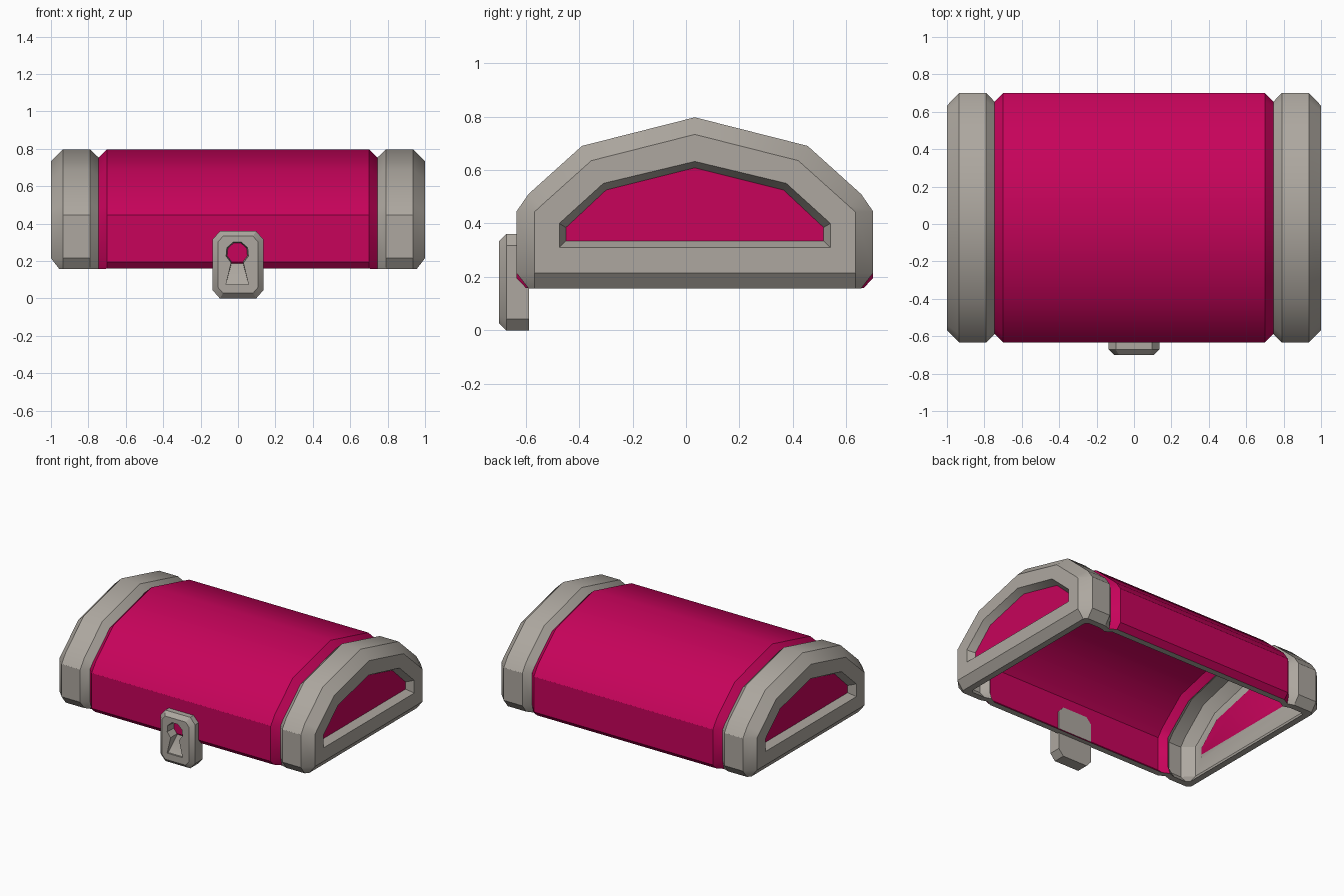
import bpy, bmesh, math

if "Cube" in bpy.data.objects:
    bpy.data.objects.remove(bpy.data.objects["Cube"])

YC = 0.033  # centre line of the lid in y


def material(name, rgb):
    m = bpy.data.materials.new(name)
    m.diffuse_color = (*rgb, 1)
    m.use_nodes = True
    m.node_tree.nodes["Principled BSDF"].inputs["Base Color"].default_value = m.diffuse_color
    return m


PINK = material("magenta", (0.57, 0.001, 0.104))
GREY = material("warm_grey", (0.42, 0.39, 0.35))


def finish(name, bm, mats):
    bmesh.ops.recalc_face_normals(bm, faces=bm.faces[:])
    me = bpy.data.meshes.new(name)
    bm.to_mesh(me)
    bm.free()
    ob = bpy.data.objects.new(name, me)
    bpy.context.collection.objects.link(ob)
    for m in mats:
        me.materials.append(m)
    bpy.ops.object.select_all(action='DESELECT')
    ob.select_set(True)
    bpy.context.view_layer.objects.active = ob
    bpy.ops.object.shade_smooth_by_angle(angle=math.radians(31))
    return ob


# Half profiles of the lid (distance from centre line, height), foot to ridge
BAND = [(.622, .157), (.667, .215), (.667, .445), (.622, .51), (.422, .69), (0, .797)]
BARREL = [(.632, .159), (.667, .196)] + BAND[2:]
INSET = [(.600, .157), (.600, .215), (.600, .443), (.572, .469), (.387, .635), (0, .733)]
WALL = [(.045, 0), (.04, 0), (.04, .01), (.037, .02), (.02, .04), (0, .042)]
WIN_OUT = [(.507, .31), (.507, .40), (.482, .423), (.342, .55), (0, .632)]
WIN_IN = [(.482, .335), (.482, .385), (.457, .408), (.332, .525), (0, .608)]


def lerp(p, q, t):
    return [(a + (c - a) * t, b + (d - b) * t) for (a, b), (c, d) in zip(p, q)]


def row(bm, xs, half):
    # full arch from a half profile
    pts = [(x, y, z) for x, (y, z) in zip(xs, half)]
    pts += [(x, -y, z) for x, y, z in pts[-2::-1]]
    return [bm.verts.new((x, y + YC, z)) for x, y, z in pts]


def face(bm, verts, mat):
    bm.faces.new(verts).material_index = mat


# Lid shell: right half lofted along x, outside and inside, then mirrored
bm = bmesh.new()
sections = [(0, BARREL), (.70, BARREL), (.745, lerp(BAND, INSET, .69)),
            (.79, BAND), (.935, BAND), (1.0, INSET)]
skins = []
for inner in (False, True):
    shift = .045 if inner else 0
    rows = []
    for x, prof in sections:
        if inner:
            prof = [(y - a, z - b) for (y, z), (a, b) in zip(prof, WALL)]
        xx = x - shift if x > .9 else x
        xs = [xx] * 6
        if x == 1.0:
            xs[0] = xx - .045
        rows.append(row(bm, xs, prof))
    for i, (r, s) in enumerate(zip(rows, rows[1:])):
        for j in range(10):
            face(bm, [r[j], r[j + 1], s[j + 1], s[j]], 0 if i < 2 else 1)
    # end wall with window recess and panel
    e = rows[-1]
    face(bm, [e[0], e[1], e[9], e[10]], 1)
    w1 = row(bm, [1 - shift] * 5, WIN_OUT)
    w2 = row(bm, [.942 if inner else .95] * 5, WIN_IN)
    for p, q in ((e[1:10], w1), (w1, w2)):
        for j in range(9):
            k = (j + 1) % 9
            face(bm, [p[j], p[k], q[k], q[j]], 1)
    face(bm, w2, 0)
    skins.append(rows)
# grey underside rim joining outside and inside
out, inn = skins
for i in range(len(sections) - 1):
    for j in (0, 10):
        face(bm, [out[i][j], out[i + 1][j], inn[i + 1][j], inn[i][j]], 1)
face(bm, [out[-1][0], out[-1][10], inn[-1][10], inn[-1][0]], 1)
copy = bmesh.ops.duplicate(bm, geom=bm.verts[:] + bm.edges[:] + bm.faces[:])["geom"]
for v in copy:
    if isinstance(v, bmesh.types.BMVert):
        v.co.x = -v.co.x
bmesh.ops.remove_doubles(bm, verts=bm.verts[:], dist=1e-5)
finish("chest_lid", bm, [PINK, GREY])


# Lock plate: chamfered octagon with a keyhole pocket
def octagon(bm, y, w, z0, z1, cx, cz):
    pts = [(w - cx, z0), (w, z0 + cz), (w, z1 - cz), (w - cx, z1)]
    pts += [(-x, z) for x, z in pts[::-1]]
    return [bm.verts.new((x, y, z)) for x, z in pts]


def bridge(bm, p, q):
    for j in range(len(p)):
        k = (j + 1) % len(p)
        bm.faces.new([p[j], p[k], q[k], q[j]])


bm = bmesh.new()
back = octagon(bm, -.588, .135, 0, .36, .038, .043)
side = octagon(bm, -.672, .135, 0, .36, .038, .043)
front = octagon(bm, -.70, .106, .028, .333, .026, .03)
bm.faces.new(back)
bridge(bm, back, side)
bridge(bm, side, front)


def keyhole(bm, y, y_foot, r):
    pts = []
    for i in range(8):
        a = math.radians(-58 + i * 296 / 7)
        pts.append((r * math.cos(a), y, .243 + r * math.sin(a)))
    pts += [(-.06, y_foot, .075), (.06, y_foot, .075)]
    return [bm.verts.new((x - .004, d, z)) for x, d, z in pts]


mouth = keyhole(bm, -.70, -.70, .062)
floor = keyhole(bm, -.62, -.688, .055)
bridge(bm, mouth, floor)
bm.faces.new(floor[:8])
bm.faces.new([floor[0], floor[7], floor[8], floor[9]])
edges = [bm.edges.get((loop[i], loop[i - 1])) for loop in (front, mouth) for i in range(len(loop))]
bmesh.ops.triangle_fill(bm, edges=edges, use_beauty=True, normal=(0, -1, 0))
finish("lock_plate", bm, [GREY])
